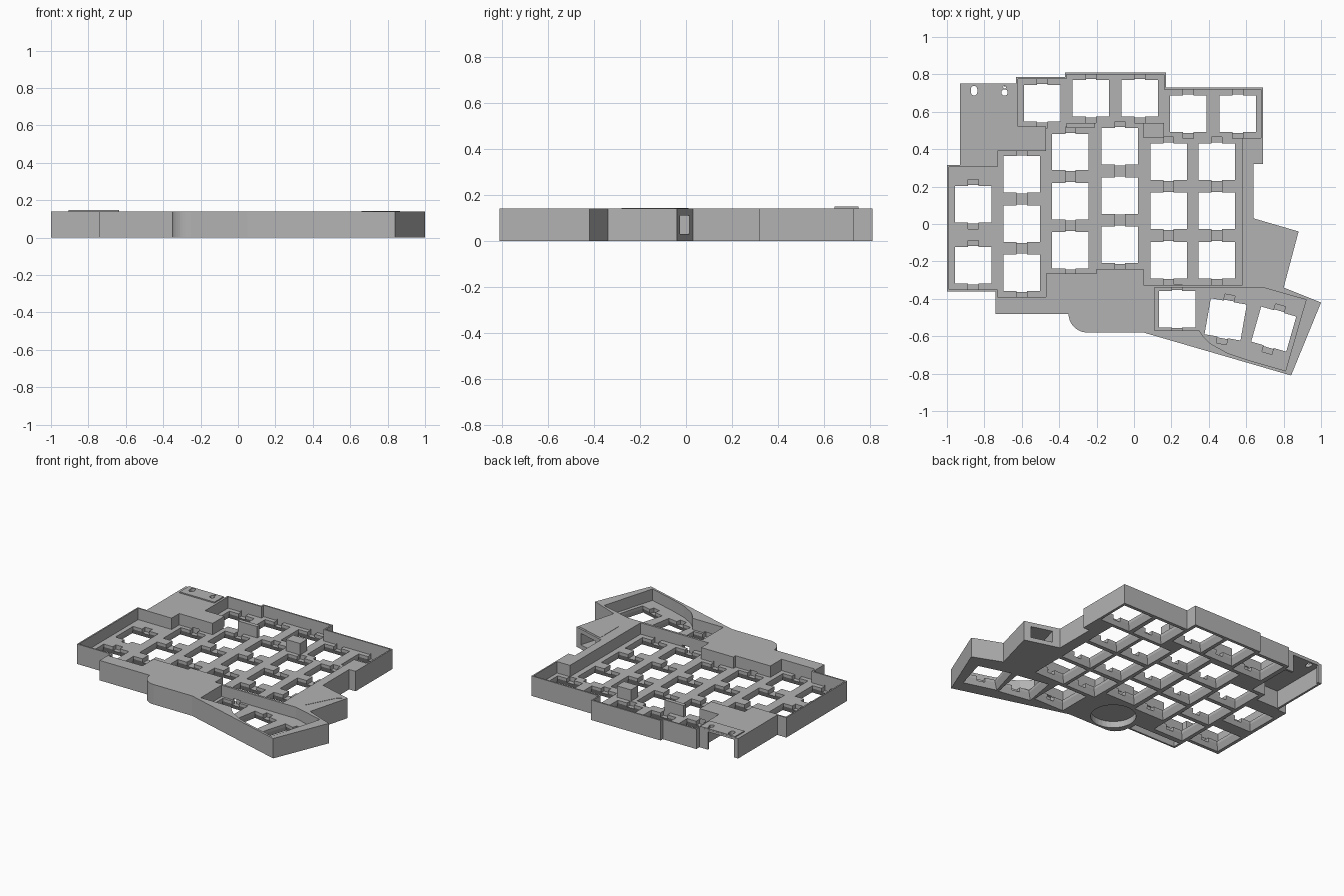
import bpy, bmesh, math
from mathutils import Matrix, Vector

if "Cube" in bpy.data.objects:
    bpy.data.objects.remove(bpy.data.objects["Cube"], do_unlink=True)

TOP, FLOOR, KEY, PITCH = 0.14, 0.06, 0.195, 0.263

grey = bpy.data.materials.new("case grey")
grey.use_nodes = True
grey.diffuse_color = (0.45, 0.45, 0.45, 1)
grey.node_tree.nodes["Principled BSDF"].inputs["Base Color"].default_value = (0.45, 0.45, 0.45, 1)


def finish(name, bm):
    bmesh.ops.recalc_face_normals(bm, faces=bm.faces)
    mesh = bpy.data.meshes.new(name)
    bm.to_mesh(mesh)
    bm.free()
    mesh.materials.append(grey)
    obj = bpy.data.objects.new(name, mesh)
    bpy.context.scene.collection.objects.link(obj)
    return obj


def add_prism(bm, points, z0, z1):
    """Extrude a flat outline upwards."""
    face = bm.faces.new([bm.verts.new((x, y, z0)) for x, y in points])
    new = bmesh.ops.extrude_face_region(bm, geom=[face])["geom"]
    verts = [v for v in new if isinstance(v, bmesh.types.BMVert)]
    bmesh.ops.translate(bm, verts=verts, vec=(0, 0, z1 - z0))


def prism(name, points, z0, z1):
    bm = bmesh.new()
    add_prism(bm, points, z0, z1)
    return finish(name, bm)


def rect(x0, x1, y0, y1):
    return [(x0, y0), (x1, y0), (x1, y1), (x0, y1)]


def arc(cx, cy, r, a0, a1, n):
    steps = [math.radians(a0 + (a1 - a0) * i / n) for i in range(n + 1)]
    return [(cx + r * math.cos(a), cy + r * math.sin(a)) for a in steps]


def add_box(bm, size, centre, turn=0):
    m = Matrix.Translation(centre) @ Matrix.Rotation(math.radians(turn), 4, 'Z')
    return bmesh.ops.create_cube(bm, size=1, matrix=m @ Matrix.Diagonal((*size, 1)))["verts"]


def cut(target, cutter):
    """Subtract a cutter, keep the result and drop the cutter."""
    mod = target.modifiers.new("cut", 'BOOLEAN')
    mod.operation, mod.solver, mod.object = 'DIFFERENCE', 'EXACT', cutter
    mod.use_self = True
    cutter.hide_render = True
    deps = bpy.context.evaluated_depsgraph_get()
    mesh = bpy.data.meshes.new_from_object(target.evaluated_get(deps))
    target.modifiers.clear()
    target.data = mesh
    bpy.data.objects.remove(cutter, do_unlink=True)


# Key positions: x, y, turn
keys = [(-0.86, 0.105, 0), (-0.86, -0.22, 0)]
for x, top_y in ((-0.6, 0.265), (-0.34, 0.385), (-0.075, 0.415), (0.185, 0.333), (0.443, 0.333)):
    keys += [(x, top_y - row * PITCH, 0) for row in range(3)]
keys += [(x, y, 0) for x, y in ((-0.49, 0.645), (-0.23, 0.672), (0.03, 0.672), (0.29, 0.59), (0.555, 0.59))]
keys += [(0.23, -0.455, 0), (0.49, -0.51, -10), (0.747, -0.562, -16)]

# Outer case block
outline = [(-0.93, 0.75), (-0.63, 0.75), (-0.63, 0.785), (-0.37, 0.785), (-0.37, 0.81), (0.17, 0.81),
           (0.17, 0.73), (0.69, 0.73), (0.69, 0.32), (0.64, 0.32), (0.64, 0.03), (0.88, -0.04),
           (0.8, -0.34), (1, -0.42), (0.84, -0.81), (0.05, -0.58)]
outline += arc(-0.25, -0.48, 0.1, -90, -180, 10)
outline += [(-0.74, -0.48), (-0.74, -0.36), (-1, -0.36), (-1, 0.315), (-0.93, 0.315)]
case = prism("case", outline, 0, TOP)

# Sunken well for the main keys
cut(case, prism("main_well", [
    (-0.99, 0.305), (-0.73, 0.305), (-0.73, 0.39), (-0.47, 0.39), (-0.47, 0.52), (-0.62, 0.52),
    (-0.62, 0.775), (-0.36, 0.775), (-0.36, 0.8), (0.16, 0.8), (0.16, 0.72), (0.68, 0.72),
    (0.68, 0.46), (0.58, 0.46), (0.58, -0.325), (0.05, -0.325), (0.05, -0.24), (-0.2, -0.24),
    (-0.2, -0.265), (-0.47, -0.265), (-0.47, -0.39), (-0.73, -0.39), (-0.73, -0.35), (-0.99, -0.35)],
    FLOOR, 0.3))

# Sunken well for the thumb keys
cut(case, prism("thumb_well", [
    (0.11, -0.34), (0.69, -0.34), (0.92, -0.405), (0.81, -0.785), (0.62, -0.73), (0.5, -0.69),
    (0.41, -0.64), (0.37, -0.6), (0.35, -0.57), (0.11, -0.57)], FLOOR, 0.3))

# Clip notches in front of and behind each key opening
bm = bmesh.new()
for x, y, turn in keys:
    add_box(bm, (0.055, PITCH + 0.002, 0.04), (x, y, FLOOR - 0.01), turn)
notches = finish("clip_notches", bm)
keep_walls = TOP - FLOOR
cut(case, notches)

# Square key openings, flaring out towards the underside
bm = bmesh.new()
for x, y, turn in keys:
    add_box(bm, (KEY, KEY, 0.3), (x, y, 0.13), turn)
cut(case, finish("key_openings", bm))
bm = bmesh.new()
for x, y, turn in keys:
    verts = add_box(bm, (KEY, KEY, 0.05), (x, y, 0.015), turn)
    low = [v for v in verts if v.co.z < 0]
    bmesh.ops.scale(bm, verts=low, vec=(1.25, 1.25, 1), space=Matrix.Translation((-x, -y, 0)))
cut(case, finish("key_flares", bm))

# Controller bay, open below, with a port through the back wall
cut(case, prism("controller_bay", [
    (-0.915, 0.33), (-0.745, 0.33), (-0.745, 0.41), (-0.64, 0.41), (-0.64, 0.735), (-0.915, 0.735)], -0.1, 0.125))
cut(case, prism("controller_port", rect(-0.9, -0.695, 0.7, 0.9), -0.1, 0.125))

# Round pocket and front slot in the underside
cut(case, prism("round_pocket", arc(-0.18, -0.42, 0.145, 0, 348.75, 31), -0.1, 0.045))
cut(case, prism("front_slot", rect(-0.725, -0.36, -0.468, -0.415), -0.1, 0.1))

# Cable socket in the angled side lobe
bm = bmesh.new()
add_box(bm, (0.15, 0.36, 0.08), (0.745, -0.07, 0.07), -16)
cut(case, finish("cable_socket", bm))

# Filler blocks between the key rows
prism("left_filler_block", rect(-0.36, -0.21, 0.513, 0.54), 0.04, TOP)
prism("right_filler_block", rect(0.05, 0.16, 0.46, 0.54), 0.04, TOP)

# Raised cover over the controller port, with a slot and a round hole
cover = prism("port_cover", rect(-0.905, -0.635, 0.645, 0.749), 0.13, 0.148)
slot = arc(-0.855, 0.722, 0.017, 0, 180, 8) + arc(-0.855, 0.704, 0.017, 180, 360, 8)
for shape in (slot, arc(-0.692, 0.703, 0.017, 0, 337.5, 15), arc(-0.692, 0.732, 0.008, 0, 315, 7)):
    cut(cover, prism("cover_hole", shape, 0, 0.3))
    cut(case, prism("case_hole", shape, 0.1, 0.3))

# Slight swelling above the cable socket
prism("socket_swelling", [(0.66, 0.01), (0.865, -0.05), (0.82, -0.09), (0.72, -0.28), (0.66, -0.2)], 0.135, 0.142)
